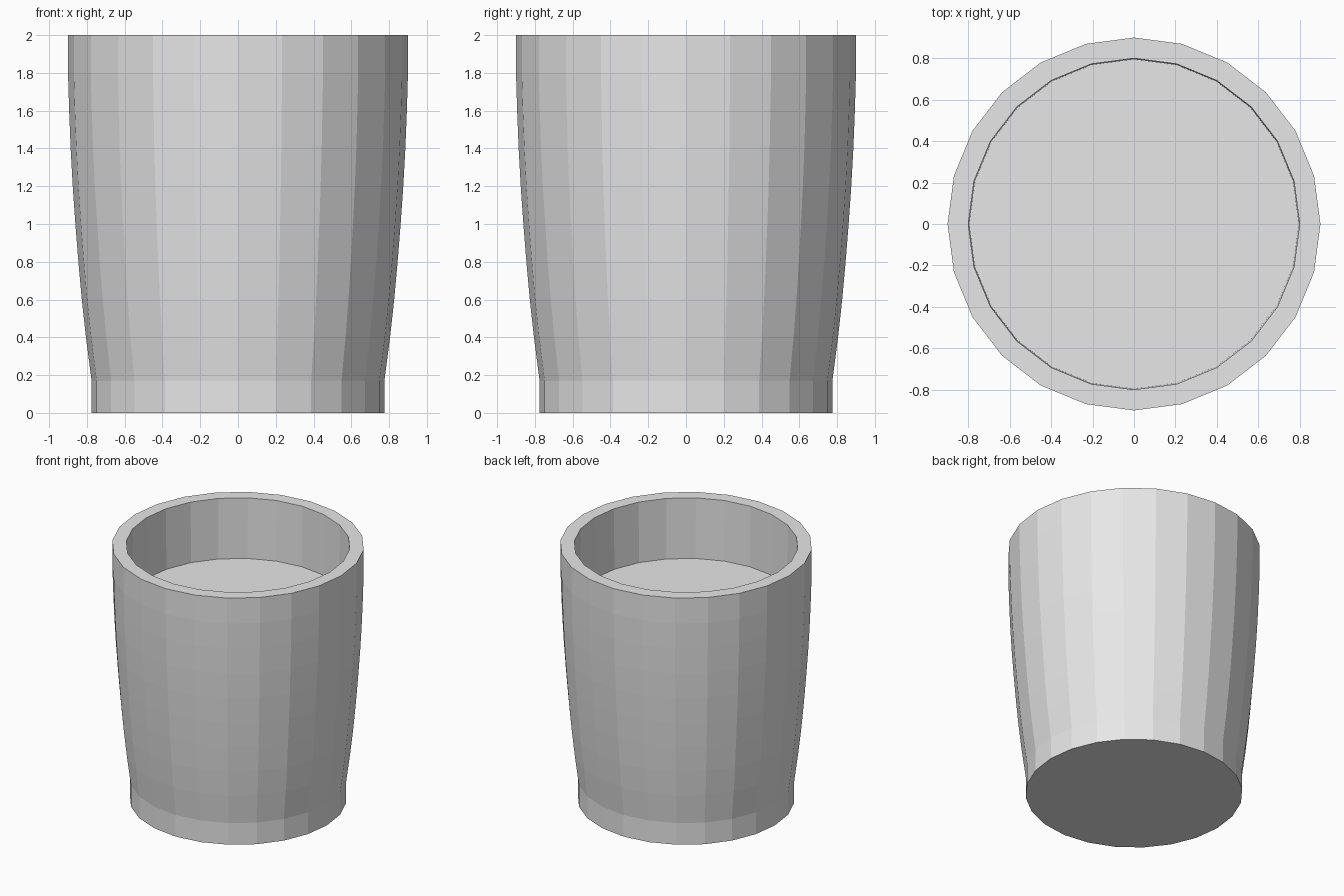
import bpy, bmesh
from math import cos, sin, tau

old = bpy.data.objects.get("Cube")
if old:
    bpy.data.objects.remove(old, do_unlink=True)

SIDES = 24

# Single plain grey
grey = bpy.data.materials.new("light_grey")
grey.use_nodes = True
colour = (0.8, 0.8, 0.8, 1)
grey.diffuse_color = colour
grey.node_tree.nodes["Principled BSDF"].inputs["Base Color"].default_value = colour


def lathe(name, profile):
    """Spin (radius, height) points around z and cap both ends."""
    bm = bmesh.new()
    rings = [[bm.verts.new((r * cos(tau * i / SIDES), r * sin(tau * i / SIDES), z))
              for i in range(SIDES)] for r, z in profile]
    for low, high in zip(rings, rings[1:]):
        for i in range(SIDES):
            j = (i + 1) % SIDES
            bm.faces.new((low[i], low[j], high[j], high[i]))
    bm.faces.new(rings[0][::-1])
    bm.faces.new(rings[-1])
    bmesh.ops.recalc_face_normals(bm, faces=bm.faces)
    mesh = bpy.data.meshes.new(name)
    bm.to_mesh(mesh)
    bm.free()
    mesh.materials.append(grey)
    obj = bpy.data.objects.new(name, mesh)
    bpy.context.collection.objects.link(obj)
    return obj


# Straight foot, bulging wall, flat rim, recessed inner floor
foot = [(0.775, 0), (0.775, 0.17)]
wall = [(0.805, 0.4), (0.827, 0.6), (0.845, 0.8), (0.861, 1.0), (0.875, 1.2),
        (0.886, 1.4), (0.894, 1.6), (0.9, 1.8), (0.9, 2)]
inside = [(0.8, 2), (0.795, 1.525)]
lathe("cup", foot + wall + inside)
